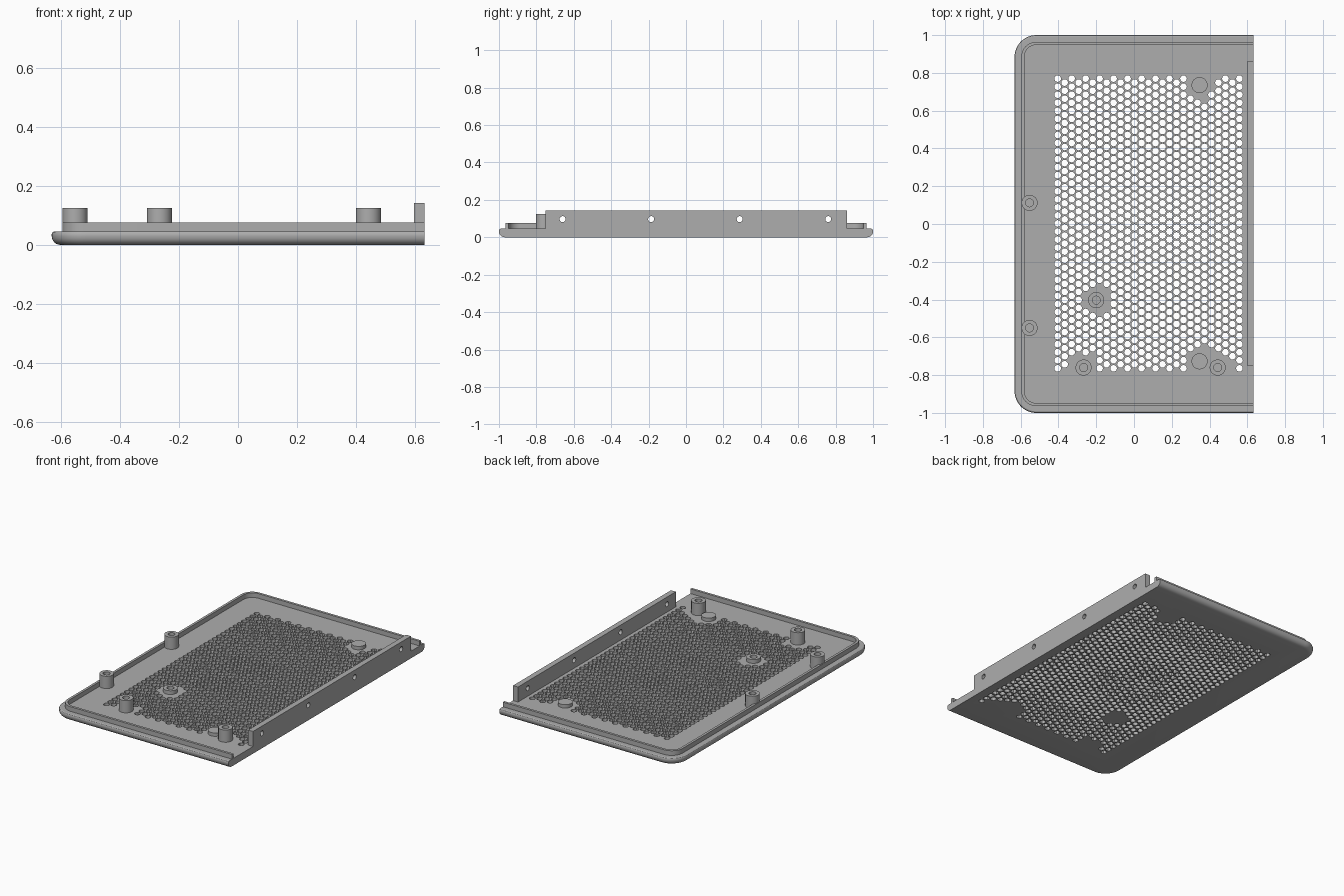
import bpy, bmesh, math
from mathutils import Matrix, Vector

if "Cube" in bpy.data.objects:
    bpy.data.objects.remove(bpy.data.objects["Cube"])

grey = bpy.data.materials.new("plain grey")
grey.use_nodes = True
grey.diffuse_color = (0.42, 0.42, 0.42, 1)
grey.node_tree.nodes["Principled BSDF"].inputs["Base Color"].default_value = grey.diffuse_color

HALF_X, HALF_Y, CORNER = 0.6325, 1.0, 0.115
FLOOR = 0.046


def finish(bm, name):
    """Turn a bmesh into a grey object."""
    bmesh.ops.recalc_face_normals(bm, faces=bm.faces)
    mesh = bpy.data.meshes.new(name)
    bm.to_mesh(mesh)
    bm.free()
    mesh.materials.append(grey)
    obj = bpy.data.objects.new(name, mesh)
    bpy.context.collection.objects.link(obj)
    return obj


def activate(obj):
    bpy.ops.object.select_all(action='DESELECT')
    obj.select_set(True)
    bpy.context.view_layer.objects.active = obj


def smooth(obj):
    activate(obj)
    bpy.ops.object.shade_smooth_by_angle(angle=math.radians(30))


def cut(obj, cutter):
    """Subtract a cutter, then discard it."""
    cutter.hide_render = True
    mod = obj.modifiers.new("holes", 'BOOLEAN')
    mod.operation, mod.solver, mod.object = 'DIFFERENCE', 'MANIFOLD', cutter
    activate(obj)
    bpy.ops.object.modifier_apply(modifier=mod.name)
    bpy.data.objects.remove(cutter)


def outline(inset):
    """Tray outline: two rounded corners on -x, square open end on +x."""
    r = max(CORNER - inset, 0.01)
    x, y = -HALF_X + inset + r, HALF_Y - inset - r
    pts = [(HALF_X, HALF_Y - inset)]
    for sign, start in ((1, 90), (-1, 180)):
        for i in range(13):
            a = math.radians(start + i * 7.5)
            pts.append((x + r * math.cos(a), sign * y + r * math.sin(a)))
    return pts + [(HALF_X, -HALF_Y + inset)]


def loft(rings, name):
    """Join matching closed rings and cap both ends."""
    bm = bmesh.new()
    loops = [[bm.verts.new(p) for p in ring] for ring in rings]
    for a, b in zip(loops, loops[1:]):
        for i in range(len(a)):
            j = (i + 1) % len(a)
            bm.faces.new((a[i], a[j], b[j], b[i]))
    bm.faces.new(loops[0])
    bm.faces.new(loops[-1])
    return finish(bm, name)


def cylinders(name, centres, radius, depth, sides, axis='Z'):
    bm = bmesh.new()
    turn = Matrix.Rotation(math.pi / 2, 4, 'Y') if axis == 'X' else Matrix()
    for c in centres:
        bmesh.ops.create_cone(bm, cap_ends=True, segments=sides, radius1=radius,
                              radius2=radius, depth=depth,
                              matrix=Matrix.Translation(c) @ turn)
    return finish(bm, name)


def post(name, x, y, top, bore):
    """Round boss with an optional blind bore."""
    n, r = 32, 0.0425
    profile = [(r, FLOOR - 0.005), (r, top)]
    if bore:
        profile += [(bore, top), (bore, FLOOR + 0.005)]
    rings = [[(x + q * math.cos(i * math.tau / n), y + q * math.sin(i * math.tau / n), z)
              for i in range(n)] for q, z in profile]
    smooth(loft(rings, name))


# Bosses: name, x, y, top height, bore radius
BOSSES = [
    ("left_side_post_back", -0.553, 0.112, 0.125, 0.021),
    ("left_side_post_front", -0.553, -0.55, 0.125, 0.021),
    ("front_post_inner", -0.267, -0.76, 0.125, 0.021),
    ("front_post_outer", 0.443, -0.76, 0.125, 0.021),
    ("short_post", -0.2, -0.403, 0.07, 0.021),
    ("back_pad", 0.347, 0.735, 0.068, 0),
    ("front_pad", 0.347, -0.727, 0.068, 0),
]
for boss in BOSSES:
    post(*boss)

# Base plate with rounded lower edge and a small upper chamfer
FILLET = 0.03
layers = [(FILLET * (1 - math.sin(a)), FILLET * (1 - math.cos(a)))
          for a in (math.radians(15 * i) for i in range(7))]
layers += [(0, 0.037), (0.003, 0.043), (0.008, FLOOR)]
plate = loft([[(x, y, z) for x, y in outline(d)] for d, z in layers], "base_plate")

# Staggered ventilation holes, left solid around the bosses
STEP_X, STEP_Y = 0.037, 0.0426
holes = []
for col in range(27):
    odd = col % 2
    for row in range(37 - odd):
        p = Vector((-0.404 + col * STEP_X, -0.764 + (row + odd / 2) * STEP_Y, 0.02))
        if all(math.hypot(p.x - b[1], p.y - b[2]) > 0.08 for b in BOSSES):
            holes.append(p)
cut(plate, cylinders("vent_cutter", holes, 0.0178, 0.2, 12))
smooth(plate)

# Thin raised rim on three sides
section = outline(0.036) + outline(0.052)[::-1]
rim = loft([[(x, y, z) for x, y in section] for z in (FLOOR - 0.005, 0.076)], "rim")
smooth(rim)

# Upright mounting flange with four screw holes
corners = [(-0.75, FLOOR - 0.005), (0.86, FLOOR - 0.005), (0.86, 0.143), (-0.75, 0.143)]
flange = loft([[(x, y, z) for y, z in corners] for x in (0.597, HALF_X)], "mounting_flange")
screws = [(0.615, -0.66 + 0.4735 * i, 0.097) for i in range(4)]
cut(flange, cylinders("screw_cutter", screws, 0.016, 0.2, 24, 'X'))
smooth(flange)
